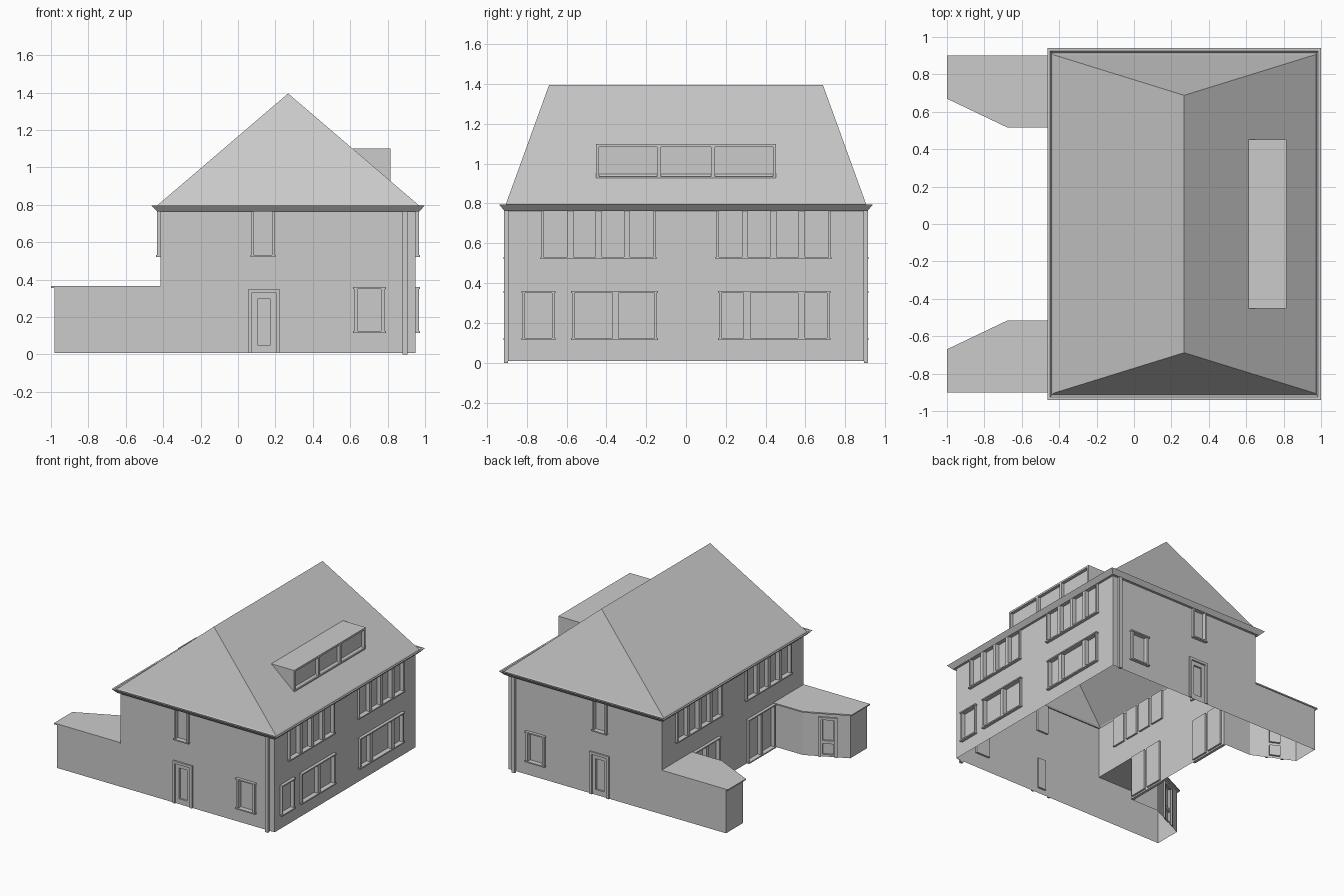
import bpy, bmesh
from mathutils import Vector

if "Cube" in bpy.data.objects:
    bpy.data.objects.remove(bpy.data.objects["Cube"])

grey = bpy.data.materials.new("plain_grey")
grey.use_nodes = True
COLOUR = (0.6, 0.6, 0.6, 1)
grey.diffuse_color = COLOUR
grey.node_tree.nodes["Principled BSDF"].inputs["Base Color"].default_value = COLOUR

CX = 0.268                    # centre line of the main block
W, E, Y = -0.414, 0.95, 0.893  # wall planes
BASE, TOP = 0.008, 0.765


def finish(name, bm, mirror=False):
    mesh = bpy.data.meshes.new(name)
    bm.to_mesh(mesh)
    bm.free()
    mesh.materials.append(grey)
    ob = bpy.data.objects.new(name, mesh)
    bpy.context.collection.objects.link(ob)
    if mirror:
        mod = ob.modifiers.new("other_side", "MIRROR")
        mod.use_axis = (False, True, False)
    return ob


def quad(bm, *pts):
    return bm.faces.new([bm.verts.new(p) for p in pts])


def wall(name, a, b, u_start, z0, z1, holes=(), bars=(), mirror=False):
    """Sheet from a to b, outside on the right; holes (u0,u1,z0,z1,depth) get reveals
    and a pane, depth 0 leaves a gap; bars (u0,u1,z0,z1,out) are raised trim."""
    a, b = Vector((*a, 0)), Vector((*b, 0))
    along = (b - a).normalized()
    out = along.cross(Vector((0, 0, 1)))
    u_end = u_start + (b - a).length

    def P(u, o, z):
        return a + along * (u - u_start) + out * o + Vector((0, 0, z))

    bm = bmesh.new()
    us = sorted({u_start, u_end, *[h[0] for h in holes], *[h[1] for h in holes]})
    zs = sorted({z0, z1, *[h[2] for h in holes], *[h[3] for h in holes]})
    for u, v in zip(us, us[1:]):
        for s, t in zip(zs, zs[1:]):
            cu, cz = (u + v) / 2, (s + t) / 2
            if not any(h[0] < cu < h[1] and h[2] < cz < h[3] for h in holes):
                quad(bm, P(u, 0, s), P(v, 0, s), P(v, 0, t), P(u, 0, t))
    for u, v, s, t, d in holes:
        if d:
            ring = [(u, s), (v, s), (v, t), (u, t)]
            quad(bm, *[P(x, -d, z) for x, z in ring])
            for (x, z), (x2, z2) in zip(ring, ring[1:] + ring[:1]):
                quad(bm, P(x, 0, z), P(x2, 0, z2), P(x2, -d, z2), P(x, -d, z))
    bmesh.ops.remove_doubles(bm, verts=bm.verts, dist=1e-5)
    finish(name, bm, mirror)

    if bars:
        bm = bmesh.new()
        for u, v, s, t, o in bars:
            ring = [(u, s), (v, s), (v, t), (u, t)]
            quad(bm, *[P(x, o, z) for x, z in ring])
            for (x, z), (x2, z2) in zip(ring, ring[1:] + ring[:1]):
                quad(bm, P(x, 0, z), P(x2, 0, z2), P(x2, o, z2), P(x, o, z))
        finish(name + "_trim", bm, mirror)


def window(edges, z0, z1, lintel=True, jamb=0.012):
    """Row of panes given as a flat list of pane edges."""
    panes = list(zip(edges[::2], edges[1::2]))
    holes = [(u, v, z0, z1, 0.015) for u, v in panes]
    lo, hi = edges[0] - jamb, edges[-1] + jamb
    posts = [(lo, edges[0]), *zip(edges[1:-1:2], edges[2::2]), (edges[-1], hi)]
    bars = [(u, v, z0, z1, 0.018) for u, v in posts]
    bars.append((lo - 0.005, hi + 0.005, z0 - 0.01, z0, 0.024))
    if lintel:
        bars.append((lo - 0.005, hi + 0.005, z1, z1 + 0.01, 0.024))
    return holes, bars


def door(u, v, z0, z1, panels):
    """Frame of raised bars with recessed panels (z0, z1, side margin)."""
    holes = [(u + m, v - m, s, t, 0.015) for s, t, m in panels]
    f = 0.02
    bars = [(u, u + f, z0, z1, 0.012), (v - f, v, z0, z1, 0.012),
            (u + f, v - f, z1 - f, z1, 0.012)]
    return holes, bars


def join(*parts):
    return sum((p[0] for p in parts), []), sum((p[1] for p in parts), [])


# Long side walls, with matching upper window rows
upper = [0.165, 0.282, 0.312, 0.422, 0.455, 0.565, 0.598, 0.715]
row = window(upper, 0.53, TOP, lintel=False)
row_neg = window([-u for u in reversed(upper)], 0.53, TOP, lintel=False)
holes, bars = join(row, row_neg,
                   window([-0.81, -0.672], 0.125, 0.35),
                   window([-0.56, -0.37, -0.34, -0.158], 0.125, 0.35),
                   window([0.178, 0.29, 0.325, 0.562, 0.598, 0.708], 0.125, 0.35))
wall("garden_wall", (E, -Y), (E, Y), -Y, BASE, TOP, holes, bars)

patio = window([0.19, 0.335, 0.36, 0.505], 0.02, 0.35)
holes, bars = join(row, patio)
holes.append((0.53, Y, BASE, 0.355, 0))
wall("courtyard_wall", (W, 0), (W, -Y), 0, BASE, TOP, holes, bars, mirror=True)

# End walls with a door and two windows each
holes, bars = join(window([0.083, 0.183], 0.53, TOP, lintel=False),
                   window([0.64, 0.765], 0.125, 0.35, jamb=0.02),
                   door(0.053, 0.225, BASE, 0.348, [(0.05, 0.297, 0.05)]))
wall("end_wall", (W, -Y), (E, -Y), W, BASE, TOP, holes, bars, mirror=True)
wall("drainpipe", (0.88, -Y - 0.002), (0.906, -Y - 0.002), 0, 0, TOP,
     bars=[(0, 0.026, 0, TOP, 0.02)], mirror=True)

# Single-storey wings with a chamfered corner holding a glazed door
h = 0.355
path = [(W, -0.53), (-0.665, -0.53), (-0.98, -0.68), (-0.98, -Y), (W, -Y)]
names = ["wing_inner_wall", "wing_door_wall", "wing_end_wall", "wing_outer_wall"]
for name, a, b in zip(names, path, path[1:]):
    holes, bars = (), ()
    if name == "wing_door_wall":
        holes, bars = door(0.115, 0.255, BASE, 0.325,
                           [(0.025, 0.11, 0.03), (0.135, 0.3, 0.03)])
    wall(name, a, b, 0, BASE, h, holes, bars, mirror=True)

bm = bmesh.new()
cap = quad(bm, *[(x, y, h) for x, y in
                 [(-1, -0.9), (W, -0.9), (W, -0.515), (-0.675, -0.515), (-1, -0.67)]])
top = bmesh.ops.extrude_face_region(bm, geom=[cap], use_keep_orig=True)
bmesh.ops.translate(bm, vec=(0, 0, 0.01),
                    verts=[v for v in top["geom"] if isinstance(v, bmesh.types.BMVert)])
bmesh.ops.recalc_face_normals(bm, faces=bm.faces)
finish("wing_roof", bm, mirror=True)

# Eaves and gutter as stacked rectangles, closed by the hipped roof
rings = [(0.682, 0.893, 0.763), (0.7, 0.912, 0.763), (0.731, 0.94, 0.796),
         (0.716, 0.925, 0.796), (0.708, 0.914, 0.784), (0.7, 0.905, 0.796)]
bm = bmesh.new()
loops = [[bm.verts.new((CX + sx * hx, sy * hy, z))
          for sx, sy in [(-1, -1), (1, -1), (1, 1), (-1, 1)]] for hx, hy, z in rings]
for lo, hi in zip(loops, loops[1:]):
    for i in range(4):
        j = (i + 1) % 4
        bm.faces.new([lo[i], lo[j], hi[j], hi[i]])
finish("eaves_gutter", bm)

hx, hy, z = rings[-1]
bm = bmesh.new()
sw, se, ne, nw = [bm.verts.new((CX + sx * hx, sy * hy, z))
                  for sx, sy in [(-1, -1), (1, -1), (1, 1), (-1, 1)]]
r0, r1 = [bm.verts.new((CX, y, 1.395)) for y in (-0.688, 0.688)]
for f in [(sw, se, r0), (se, ne, r1, r0), (ne, nw, r1), (nw, sw, r0, r1)]:
    bm.faces.new(f)
finish("hipped_roof", bm)

# Flat-topped dormer with three panes
DX, DY, DZ, DB = 0.815, 0.453, 1.1, 0.927
panes = [(u, v, 0.935, 1.085, 0.025) for u, v in
         [(-0.437, -0.145), (-0.125, 0.125), (0.145, 0.437)]]
wall("dormer_front", (DX, -DY), (DX, DY), -DY, DB, DZ, panes)
bm = bmesh.new()
quad(bm, (0.607, -DY, DZ), (DX, -DY, DZ), (DX, DY, DZ), (0.607, DY, DZ))
quad(bm, (0.607, -DY, DZ), (DX, -DY, DB), (DX, -DY, DZ))
quad(bm, (0.607, DY, DZ), (DX, DY, DZ), (DX, DY, DB))
finish("dormer_body", bm)
